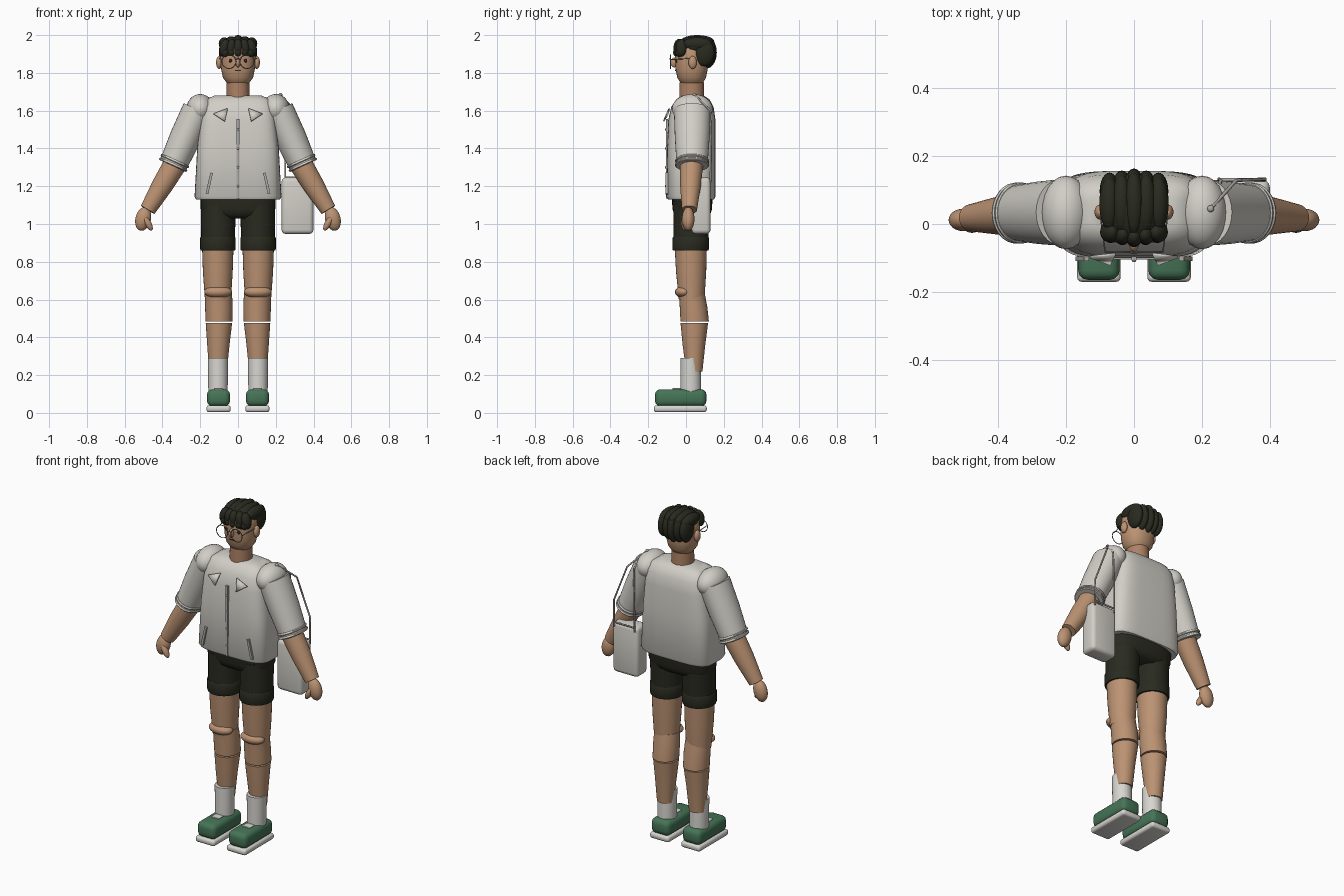
import bpy, bmesh
from math import sin, cos, pi, radians, copysign
from mathutils import Vector, Matrix

if "Cube" in bpy.data.objects:
    bpy.data.objects.remove(bpy.data.objects["Cube"], do_unlink=True)


def material(name, r, g, b):
    m = bpy.data.materials.new(name)
    m.use_nodes = True
    m.diffuse_color = (r, g, b, 1)
    m.node_tree.nodes["Principled BSDF"].inputs["Base Color"].default_value = (r, g, b, 1)
    return m


SKIN = material("skin", .5, .29, .17)
NECK = material("neck skin", .42, .22, .13)
CLOTH = material("pale cloth", .64, .62, .57)
TRIM = material("grey trim", .42, .41, .38)
WHITE = material("sock white", .68, .67, .63)
DARK = material("dark olive", .022, .023, .014)
GREEN = material("shoe green", .06, .175, .095)
METAL = material("frame metal", .2, .2, .2)


def finish(name, bm, mat, angle=40):
    bmesh.ops.recalc_face_normals(bm, faces=bm.faces)
    me = bpy.data.meshes.new(name)
    bm.to_mesh(me)
    bm.free()
    me.materials.append(mat)
    me.shade_smooth()
    me.set_sharp_from_angle(angle=radians(angle))
    ob = bpy.data.objects.new(name, me)
    bpy.context.collection.objects.link(ob)
    return ob


def loft(name, mat, rings, axis=(0, 0, 1), n=2, sides=32):
    """Skin rings of (centre, half width, half depth) set square to the axis."""
    d = Vector(axis).normalized()
    u = Vector((0, 1, 0)).cross(d).normalized()
    v = d.cross(u)
    bm = bmesh.new()
    loops = []
    for c, rx, ry in rings:
        loop = []
        for i in range(sides):
            a = 2 * pi * i / sides
            x = copysign(abs(cos(a)) ** (2 / n), cos(a)) * rx
            y = copysign(abs(sin(a)) ** (2 / n), sin(a)) * ry
            loop.append(bm.verts.new(Vector(c) + u * x + v * y))
        loops.append(loop)
    for a, b in zip(loops, loops[1:]):
        for i in range(sides):
            j = (i + 1) % sides
            bm.faces.new((a[i], a[j], b[j], b[i]))
    bm.faces.new(loops[0])
    bm.faces.new(loops[-1])
    return finish(name, bm, mat)


def ball(name, mat, c, r, tilt=0):
    bm = bmesh.new()
    m = Matrix.Translation(c) @ Matrix.Rotation(tilt, 4, 'Y') @ Matrix.Diagonal((*r, 1))
    bmesh.ops.create_uvsphere(bm, u_segments=24, v_segments=14, radius=1, matrix=m)
    return finish(name, bm, mat)


def block(name, mat, c, size, bevel=0, tilt=0):
    bm = bmesh.new()
    m = Matrix.Translation(c) @ Matrix.Rotation(tilt, 4, 'Y') @ Matrix.Diagonal((*size, 1))
    bmesh.ops.create_cube(bm, size=1, matrix=m)
    if bevel:
        bmesh.ops.bevel(bm, geom=bm.edges[:], offset=bevel, segments=3, profile=.5, affect='EDGES')
    return finish(name, bm, mat)


def wire(name, mat, pts, r, closed=False):
    cu = bpy.data.curves.new(name, 'CURVE')
    cu.dimensions = '3D'
    cu.bevel_depth = r
    cu.bevel_resolution = 2
    cu.use_fill_caps = True
    sp = cu.splines.new('POLY')
    sp.points.add(len(pts) - 1)
    for p, q in zip(sp.points, pts):
        p.co = (*q, 1)
    sp.use_cyclic_u = closed
    cu.materials.append(mat)
    ob = bpy.data.objects.new(name, cu)
    bpy.context.collection.objects.link(ob)


# Shirt body, placket and neck
shirt = [(1.13, .026, .222, .122), (1.145, .026, .23, .13), (1.4, .028, .216, .128),
         (1.55, .031, .2, .125), (1.62, .034, .188, .112), (1.66, .036, .168, .088),
         (1.68, .036, .125, .058)]
loft("shirt", CLOTH, [((0, y, z), a, b) for z, y, a, b in shirt], n=4, sides=48)
block("placket", TRIM, (0, -.101, 1.345), (.014, .012, .42))
for i in range(4):
    ball("button", TRIM, (0, -.108, 1.2 + i * .1), (.006, .004, .006))
loft("neck", NECK, [((0, .03, 1.66), .062, .066), ((0, .03, 1.75), .06, .064)])

# Head and face
skull = [(1.728, .035, .035), (1.738, .053, .054), (1.775, .08, .076), (1.82, .089, .085),
         (1.88, .093, .088), (1.93, .09, .086), (1.97, .06, .06)]
loft("head", SKIN, [((0, .03, z), a, b) for z, a, b in skull], n=2.2)
ball("nose", SKIN, (0, -.062, 1.855), (.013, .02, .026))
block("mouth", DARK, (0, -.054, 1.812), (.034, .008, .004))

# Hair: cap, swept locks and curled fringe
ball("hair_cap", DARK, (0, .05, 1.94), (.098, .098, .052))
for i in range(-2, 3):
    x = i * .036
    drop = abs(i) * .006
    ball("top_lock", DARK, (x, .06, 1.966 - drop), (.03, .09 - drop, .034))
    ball("back_lock", DARK, (x, .108 - drop, 1.908), (.029, .055, .085 - drop))
    ball("fringe_curl", DARK, (x, -.036 + drop, 1.933), (.026, .03, .047), tilt=-i * .12)
    ball("fringe_tip", DARK, (x * .95, -.046 + drop, 1.908), (.02, .022, .024))

# Glasses bridge
wire("glasses_bridge", METAL, [(-.012, -.083, 1.87), (0, -.086, 1.876), (.012, -.083, 1.87)], .0025)

# Pelvis of the shorts
pelvis = [(1.03, .15, .07), (1.05, .185, .095), (1.08, .198, .105), (1.16, .2, .108)]
loft("shorts_seat", DARK, [((0, .033, z), a, b) for z, a, b in pelvis], n=2.8)

for s, side in ((1, "left"), (-1, "right")):
    def P(x, y, z):
        return Vector((s * x, y, z))

    # Face pairs
    ball(side + "_ear", SKIN, P(.1, .035, 1.855), (.016, .022, .034))
    ball(side + "_eye", DARK, P(.04, -.05, 1.865), (.009, .007, .01))
    block(side + "_brow", DARK, P(.042, -.05, 1.893), (.035, .01, .006))
    rim = [P(.048 + .037 * cos(k * pi / 12), -.082, 1.86 + .037 * sin(k * pi / 12)) for k in range(24)]
    wire(side + "_lens_rim", METAL, rim, .0022, True)
    wire(side + "_temple", METAL, [P(.085, -.08, 1.87), P(.1, .035, 1.878)], .0022)

    # Collar flap and pocket welt
    bm = bmesh.new()
    flap = bm.faces.new([bm.verts.new(p) for p in
                         (P(.13, -.1, 1.585), P(.055, -.092, 1.613), P(.07, -.122, 1.545))])
    collar = finish(side + "_collar", bm, CLOTH)
    collar.modifiers.new("thickness", 'SOLIDIFY').thickness = .008
    block(side + "_pocket_welt", TRIM, P(.152, -.102, 1.215), (.014, .012, .115), 0, -s * .22)

    # Shoulder, sleeve and cuff bands
    ball(side + "_shoulder", CLOTH, P(.2, .034, 1.61), (.073, .108, .078))
    top, end = P(.212, .034, 1.605), P(.345, .032, 1.31)
    d = end - top
    loft(side + "_sleeve", CLOTH,
         [(top, .083, .098), (top + d * .5, .083, .092), (end, .074, .082)], d)
    for t in (.9, .965):
        c = top + d * t
        loft(side + "_cuff_band", CLOTH, [(c, .077, .087), (c + d * .012, .081, .09),
                                          (c + d * .03, .081, .09), (c + d * .042, .077, .086)], d)

    # Forearm and hand
    elbow, wrist = P(.325, .03, 1.33), P(.478, .018, 1.075)
    loft(side + "_forearm", SKIN, [(elbow, .062, .062), (elbow.lerp(wrist, .5), .056, .055),
                                   (wrist, .042, .04)], wrist - elbow)
    ball(side + "_hand", SKIN, P(.502, .012, 1.027), (.041, .033, .064), -s * .25)
    ball(side + "_thumb", SKIN, P(.476, -.008, 1.003), (.017, .018, .042), s * .5)

    # Shorts leg and turned cuff
    loft(side + "_shorts_leg", DARK, [(P(.106, .025, .87), .088, .092), (P(.104, .03, 1.1), .093, .096)])
    loft(side + "_shorts_cuff", DARK, [(P(.106, .025, .86), .091, .094), (P(.106, .025, .868), .094, .097),
                                       (P(.106, .025, .925), .094, .097), (P(.106, .025, .932), .09, .093)])

    # Leg
    loft(side + "_thigh", SKIN, [(P(.107, .025, .9), .084, .086), (P(.107, .027, .75), .079, .08),
                                 (P(.106, .03, .6), .069, .068)])
    ball(side + "_knee", SKIN, P(.105, -.012, .64), (.074, .046, .033))
    loft(side + "_calf", SKIN, [(P(.103, .03, .64), .071, .068), (P(.101, .04, .56), .073, .073),
                                (P(.101, .046, .484), .071, .075)])
    loft(side + "_shin", SKIN, [(P(.101, .044, .476), .07, .073), (P(.104, .042, .36), .059, .06),
                                (P(.106, .044, .22), .047, .043)])
    loft(side + "_sock", WHITE, [(P(.106, .026, .1), .051, .055), (P(.106, .024, .29), .054, .053)])

    # Shoe
    block(side + "_sole", WHITE, P(.103, -.03, .022), (.128, .28, .036), .014)
    block(side + "_shoe", GREEN, P(.103, -.028, .08), (.122, .272, .09), .028)
    block(side + "_shoe_tongue", WHITE, P(.103, -.05, .125), (.05, .045, .012), .004)

# Shoulder bag with straps
block("bag", CLOTH, (.315, .08, 1.097), (.168, .1, .3), .022)
ball("strap_knob", TRIM, (.225, .045, 1.685), (.01, .01, .008))
for x, mid in ((.385, .3), (.25, .255)):
    wire("bag_strap", TRIM, [(.225, .045, 1.685), (mid, .128, 1.6), (x, .132, 1.38), (x, .13, 1.22)], .005)
wire("bag_rim", TRIM, [(.25, .13, 1.247), (.385, .13, 1.247)], .005)
